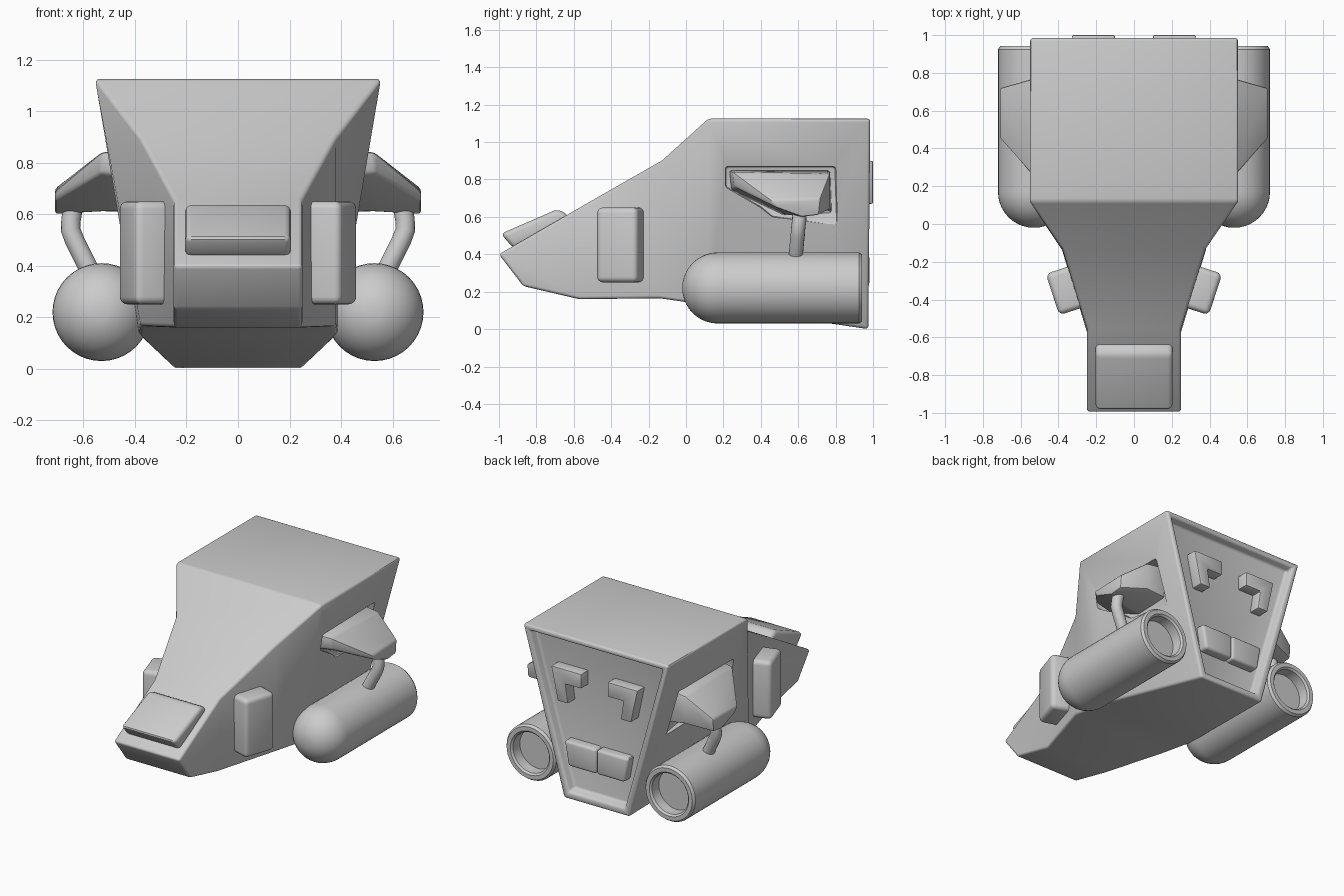
import bpy, bmesh, math
from mathutils import Matrix, Vector

cube = bpy.data.objects.get("Cube")
if cube:
    bpy.data.objects.remove(cube, do_unlink=True)

grey = bpy.data.materials.new("plain grey")
grey.use_nodes = True
grey.diffuse_color = (0.6, 0.6, 0.6, 1)
grey.node_tree.nodes["Principled BSDF"].inputs["Base Color"].default_value = (0.6, 0.6, 0.6, 1)


def finish(name, bm, bevel=0, segments=3, cutters=()):
    """Turn a bmesh into a bevelled, cut and smooth-shaded object."""
    bmesh.ops.recalc_face_normals(bm, faces=bm.faces)
    mesh = bpy.data.meshes.new(name)
    bm.to_mesh(mesh)
    bm.free()
    obj = bpy.data.objects.new(name, mesh)
    bpy.context.collection.objects.link(obj)
    mesh.materials.append(grey)
    if bevel:
        mod = obj.modifiers.new("bevel", 'BEVEL')
        mod.width, mod.segments = bevel, segments
        mod.limit_method, mod.angle_limit = 'ANGLE', math.radians(30)
    for cutter in cutters:
        mod = obj.modifiers.new("cut", 'BOOLEAN')
        mod.operation, mod.object, mod.solver = 'DIFFERENCE', cutter, 'EXACT'
    graph = bpy.context.evaluated_depsgraph_get()
    obj.data = bpy.data.meshes.new_from_object(obj.evaluated_get(graph))
    obj.modifiers.clear()
    bpy.ops.object.select_all(action='DESELECT')
    obj.select_set(True)
    bpy.context.view_layer.objects.active = obj
    bpy.ops.object.shade_smooth_by_angle(angle=math.radians(32))
    return obj


def loft(rings, caps=True):
    """Skin matching rings of points."""
    bm = bmesh.new()
    loops = [[bm.verts.new(p) for p in ring] for ring in rings]
    n = len(loops[0])
    for a, b in zip(loops, loops[1:]):
        for i in range(n):
            j = (i + 1) % n
            bm.faces.new((a[i], a[j], b[j], b[i]))
    if caps:
        bm.faces.new(loops[0])
        bm.faces.new(loops[-1])
    return bm


def prism_x(points, x0, x1):
    return loft([[(x, y, z) for y, z in points] for x in (x0, x1)])


def prism_y(points, y0, y1):
    return loft([[(x, y, z) for x, z in points] for y in (y0, y1)])


sides = (("left", 1), ("right", -1))

# Side window cutters
window = [(.21, .87), (.8, .87), (.81, .55), (.46, .6), (.4, .65), (.21, .76)]
cutters = []
for side, s in sides:
    cutter = finish(side + "_window_cutter", prism_x(window, s * .4, s * .9), .015, 2)
    cutter.hide_render = True
    cutters.append(cutter)

# Hull: top y, z, half width, then bottom y, z, half width
sections = [(-1, .40, .25, -.87, .23, .25),
            (-.55, .66, .25, -.57, .16, .25),
            (-.13, .90, .38, -.14, .165, .38),
            (.12, 1.125, .555, .12, .127, .385),
            (.985, 1.125, .555, .975, 0, .25)]
bm = loft([[(-w, y, z), (w, y, z), (v, b, c), (-v, b, c)]
           for y, z, w, b, c, v in sections])
bm.normal_update()
bmesh.ops.recalc_face_normals(bm, faces=bm.faces)
back = max(bm.faces, key=lambda f: f.calc_center_median().y)
bmesh.ops.inset_region(bm, faces=[back], thickness=.06)
bmesh.ops.inset_region(bm, faces=[back], thickness=.015)
bmesh.ops.translate(bm, verts=back.verts, vec=(0, -.06, 0))
finish("hull", bm, .016, 3, cutters)
for cutter in cutters:
    bpy.data.objects.remove(cutter, do_unlink=True)

# Hatch on the nose
hatch = [(-.99, .51), (-.92, .43), (-.62, .57), (-.64, .62), (-.69, .64)]
finish("nose_hatch", prism_x(hatch, -.205, .205), .025)

for side, s in sides:
    # Tilted boxes on the cheeks
    bm = bmesh.new()
    bmesh.ops.create_cube(bm, size=1, matrix=Matrix.Translation((s * .36, -.35, .45))
                          @ Matrix.Rotation(-s * math.radians(18), 4, 'Z')
                          @ Matrix.Diagonal((.15, .23, .4, 1)))
    finish(side + "_cheek_box", bm, .03, 4)

    # Engine pod: domed front, hollow rear
    r = .19
    profile = [(r * math.sin(a), .17 - r * math.cos(a))
               for a in [math.pi / 2 * i / 10 for i in range(1, 11)]]
    profile += [(r, .925), (.178, .942), (.15, .942), (.138, .93), (.135, .86)]
    rings = [[(s * .53 + q * math.cos(t), y, .22 + q * math.sin(t))
              for t in [math.tau * k / 40 for k in range(40)]] for q, y in profile]
    finish(side + "_engine_pod", loft(rings))

    # Faceted blister in the window
    root = [(.23, .85), (.77, .85), (.78, .62), (.52, .61), (.24, .74)]
    rim = [(.45, .69), (.72, .70), (.71, .61), (.62, .6), (.48, .65)]
    mid = [(.25, .84), (.77, .83), (.77, .64), (.54, .61), (.26, .76)]
    bm = loft([[(s * x, y, z) for y, z in ring]
               for x, ring in ((.38, root), (.53, mid), (.71, rim))])
    finish(side + "_blister", bm, .012, 2)

    # Bent strut between pod and blister
    path = [Vector(p) for p in ((.57, .585, .37), (.6, .59, .43), (.635, .597, .5),
                                (.65, .6, .54), (.648, .605, .58), (.63, .61, .68))]
    rings = []
    for i, p in enumerate(path):
        d = (path[min(i + 1, len(path) - 1)] - path[max(i - 1, 0)]).normalized()
        u = d.cross(Vector((0, 1, 0))).normalized()
        w = d.cross(u)
        rings.append([((p.x + q.x) * s, p.y + q.y, p.z + q.z) for q in
                      [.038 * (u * math.cos(t) + w * math.sin(t))
                       for t in [math.tau * k / 16 for k in range(16)]]])
    finish(side + "_strut", loft(rings))

    # Hooked lamp and rounded block on the rear panel
    hook = [(.1, .9), (.33, .9), (.28, .67), (.2, .67), (.22, .8), (.1, .8)]
    finish(side + "_rear_lamp", prism_y([(s * x, z) for x, z in hook], .9, 1), .008, 2)
    block = [(.002, .4), (.245, .4), (.215, .23), (.002, .23)]
    finish(side + "_rear_block", prism_y([(s * x, z) for x, z in block], .88, .98), .018, 3)
